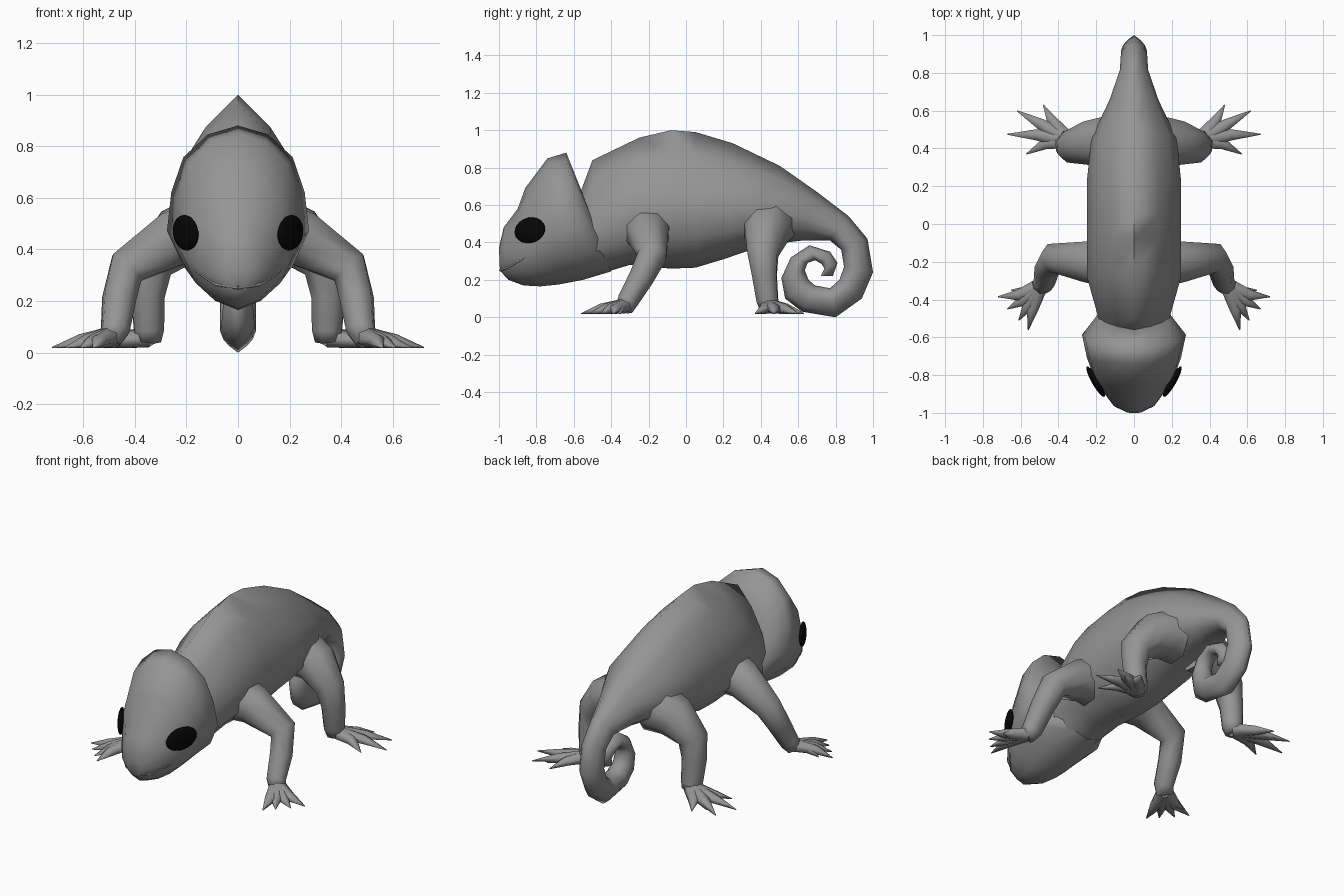
import bpy, bmesh, math
from mathutils import Vector, Quaternion

if "Cube" in bpy.data.objects:
    bpy.data.objects.remove(bpy.data.objects["Cube"])


def material(name, v):
    m = bpy.data.materials.new(name)
    m.diffuse_color = (v, v, v, 1)
    m.use_nodes = True
    m.node_tree.nodes["Principled BSDF"].inputs["Base Color"].default_value = m.diffuse_color
    return m


skin = material("dark_grey_skin", 0.3)
black = material("eye_black", 0.002)


def bridge(bm, rings):
    """Skin a list of vertex rings and cap both ends."""
    for a, b in zip(rings, rings[1:]):
        n = len(a)
        for i in range(n):
            bm.faces.new((a[i], a[(i + 1) % n], b[(i + 1) % n], b[i]))
    bm.faces.new(rings[0])
    bm.faces.new(rings[-1])


def finish(bm, name, mat=skin, mirror=False, angle=85):
    bmesh.ops.recalc_face_normals(bm, faces=bm.faces)
    me = bpy.data.meshes.new(name)
    bm.to_mesh(me)
    bm.free()
    me.shade_smooth()
    me.set_sharp_from_angle(angle=math.radians(angle))
    me.materials.append(mat)
    ob = bpy.data.objects.new(name, me)
    bpy.context.collection.objects.link(ob)
    if mirror:
        ob.modifiers.new("Mirror", 'MIRROR')
    return ob


def loft(name, rows, section):
    """rows: top y, top z, bottom y, bottom z, half width.
    section: (fraction from top to bottom, fraction of half width)."""
    bm = bmesh.new()
    outline = section + [(t, -w) for t, w in section[-2:0:-1]]
    rings = []
    for yt, zt, yb, zb, hw in rows:
        top, bot = Vector((0, yt, zt)), Vector((0, yb, zb))
        rings.append([bm.verts.new(top.lerp(bot, t) + Vector((w * hw, 0, 0)))
                      for t, w in outline])
    bridge(bm, rings)
    return finish(bm, name)


def tube(bm, pts, sides, flat=1.0):
    """pts: x, y, z, radius; rings follow the path without twisting."""
    p = [Vector(q[:3]) for q in pts]
    last = (p[1] - p[0]).normalized()
    side = last.cross(Vector((0, 0, 1))).normalized()
    rings = []
    for i, q in enumerate(pts):
        d = (p[min(i + 1, len(p) - 1)] - p[max(i - 1, 0)]).normalized()
        side = last.rotation_difference(d) @ side
        up = side.cross(d)
        last = d
        ring = []
        for k in range(sides):
            a = 2 * math.pi * (k + 0.5) / sides
            ring.append(bm.verts.new(p[i] + q[3] * (math.cos(a) * side
                                                    + flat * math.sin(a) * up)))
        rings.append(ring)
    bridge(bm, rings)


def leg(name, path, palm, tips):
    bm = bmesh.new()
    tube(bm, path, 8)
    palm = Vector(palm)
    for x, y in tips:
        tip = Vector((x, y, 0.02))
        mid = palm.lerp(tip, 0.45)
        start = Vector(path[-1][:3])
        start.z = 0.06
        tube(bm, [(*start, 0.05), (mid.x, mid.y, 0.045, 0.034), (*tip, 0.003)], 6, 0.8)
    for v in bm.verts:
        v.co.z = max(v.co.z, 0.015)
    return finish(bm, name, mirror=True)


# Body with ridged back, running into the curled tail
loft("body_and_tail", [
    (-.62, .60, -.62, .22, .15), (-.56, .68, -.52, .215, .18),
    (-.50, .84, -.45, .235, .195), (-.25, .96, -.30, .28, .25),
    (-.08, 1.0, -.08, .26, .25), (.05, .99, .05, .265, .25),
    (.25, .93, .20, .31, .25), (.50, .81, .42, .385, .225),
    (.70, .67, .62, .41, .13), (.87, .54, .77, .41, .075),
    (.97, .42, .83, .36, .07), (1.0, .24, .845, .27, .07),
    (.94, .10, .82, .20, .07), (.80, .0, .77, .155, .07),
    (.62, .03, .69, .17, .065), (.53, .10, .655, .20, .06),
    (.51, .21, .635, .25, .055), (.56, .32, .65, .29, .05),
    (.66, .385, .69, .305, .045), (.77, .35, .725, .285, .04),
    (.81, .29, .74, .26, .03), (.785, .22, .72, .22, .02),
], [(0, 0), (.17, .5), (.34, .82), (.55, 1), (.77, .92), (.93, .5), (1, 0)])

# Head with tall casque
loft("head", [
    (-1.0, .37, -.995, .25, .04), (-.975, .48, -.95, .20, .11),
    (-.90, .58, -.87, .17, .168), (-.86, .69, -.78, .165, .213),
    (-.74, .85, -.68, .175, .25), (-.64, .88, -.55, .20, .275),
    (-.56, .68, -.40, .245, .18),
], [(0, 0), (.05, .42), (.18, .77), (.38, .94), (.6, 1), (.8, .77), (.93, .42), (1, 0)])

# Lip line along the mouth
bm = bmesh.new()
tube(bm, [(.208, -.80, .38, .003), (.154, -.878, .31, .006),
          (.085, -.956, .265, .007), (0, -.993, .252, .007)], 5)
finish(bm, "lip", mirror=True)

# Legs, each with splayed pointed toes
leg("front_leg",
    [(.12, -.21, .47, .14), (.25, -.20, .44, .115), (.43, -.18, .33, .08),
     (.46, -.24, .21, .068), (.475, -.31, .09, .058), (.50, -.33, .05, .05)],
    (.52, -.37, .06),
    [(.65, -.35), (.72, -.385), (.67, -.45), (.61, -.51), (.56, -.56)])
leg("hind_leg",
    [(.10, .44, .49, .15), (.23, .43, .45, .125), (.335, .41, .34, .088),
     (.35, .42, .22, .07), (.345, .435, .09, .062), (.35, .445, .05, .055)],
    (.39, .47, .06),
    [(.48, .63), (.62, .60), (.67, .475), (.57, .37), (.54, .57)])

# Black eyes
bm = bmesh.new()
bmesh.ops.create_uvsphere(bm, u_segments=16, v_segments=10, radius=1)
turn = Quaternion((0, 0, 1), math.radians(60)) @ Quaternion((0, 1, 0), math.radians(-10))
for v in bm.verts:
    c = Vector((v.co.x * .095, v.co.y * .020, v.co.z * .068))
    v.co = turn @ c + Vector((.203, -.835, .465))
finish(bm, "eye", black, mirror=True)
